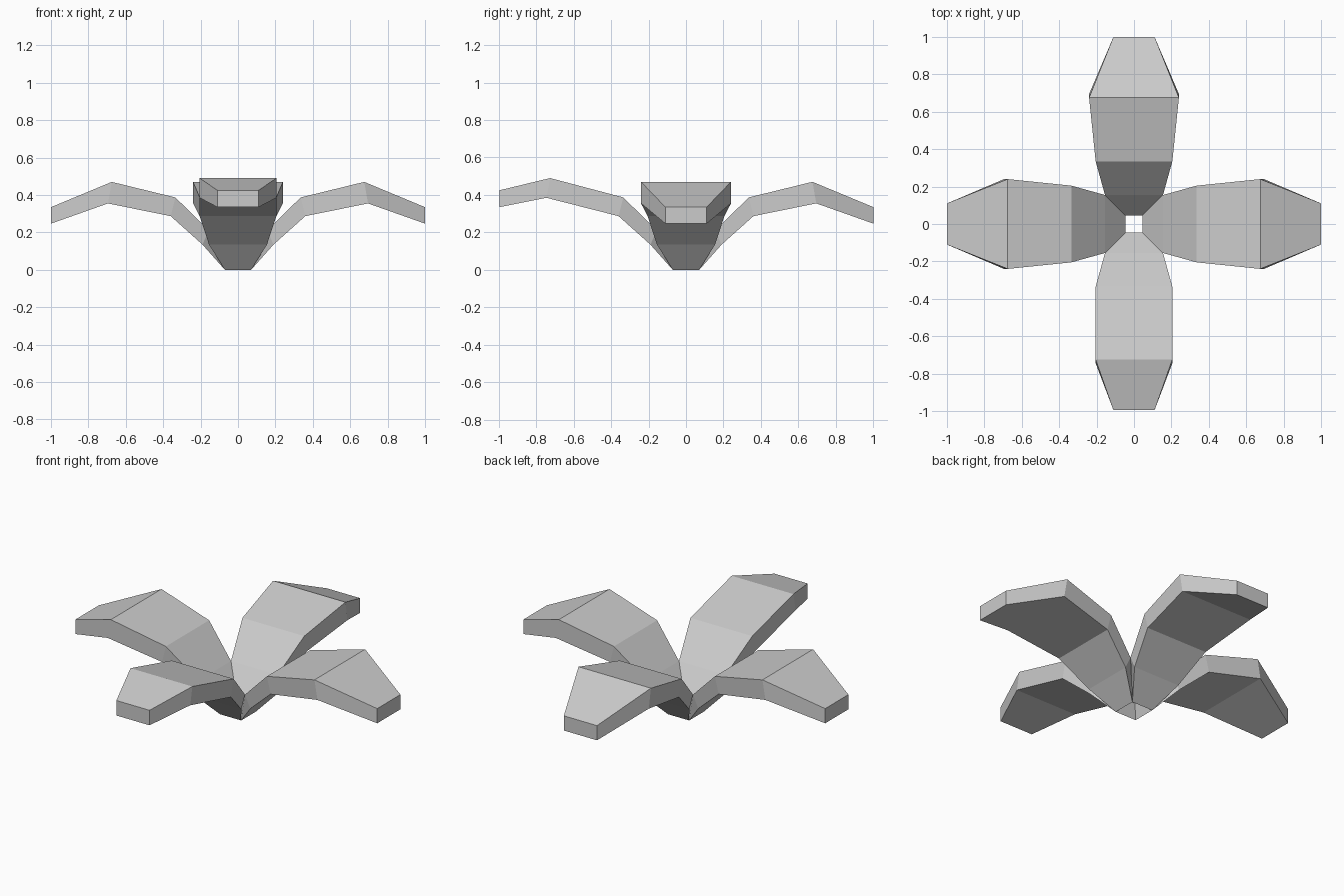
import bpy
import bmesh
from math import pi
from mathutils import Matrix

cube = bpy.data.objects.get("Cube")
if cube:
    bpy.data.objects.remove(cube, do_unlink=True)

grey = bpy.data.materials.new("soft grey")
grey.use_nodes = True
colour = (0.6, 0.6, 0.6, 1)
grey.diffuse_color = colour
grey.node_tree.nodes["Principled BSDF"].inputs["Base Color"].default_value = colour

# Leaf sections from root to tip: upper and lower edge as (distance, height, half width)
ROOT = [((0.045, 0.085, 0.045), (0.07, 0, 0.07)),
        ((0.155, 0.21, 0.155), (0.19, 0.135, 0.155)),
        ((0.335, 0.387, 0.205), (0.36, 0.287, 0.205))]
DROOPING = ROOT + [((0.675, 0.47, 0.24), (0.695, 0.355, 0.24)),
                   ((1, 0.335, 0.11), (1, 0.247, 0.11))]
RAISED = ROOT + [((0.725, 0.49, 0.205), (0.745, 0.385, 0.205)),
                 ((0.995, 0.425, 0.11), (0.995, 0.335, 0.11))]


def leaf(name, sections, angle):
    """Thick folded leaf lofted through four-cornered sections along +x."""
    bm = bmesh.new()
    rings = []
    for (tx, tz, tw), (bx, bz, bw) in sections:
        corners = [(tx, -tw, tz), (tx, tw, tz), (bx, bw, bz), (bx, -bw, bz)]
        rings.append([bm.verts.new(c) for c in corners])
    for a, b in zip(rings, rings[1:]):
        for i in range(4):
            j = (i + 1) % 4
            bm.faces.new((a[i], a[j], b[j], b[i]))
    bm.faces.new(rings[0])
    bm.faces.new(rings[-1])
    bmesh.ops.recalc_face_normals(bm, faces=bm.faces)
    bm.transform(Matrix.Rotation(angle, 4, "Z"))
    mesh = bpy.data.meshes.new(name)
    bm.to_mesh(mesh)
    bm.free()
    mesh.materials.append(grey)
    bpy.context.collection.objects.link(bpy.data.objects.new(name, mesh))


# Four leaves around an open centre; the front one has a raised tip
for i, side in enumerate(["left", "back", "right", "front"]):
    leaf(side + "_leaf", RAISED if side == "front" else DROOPING, i * pi / 2)
